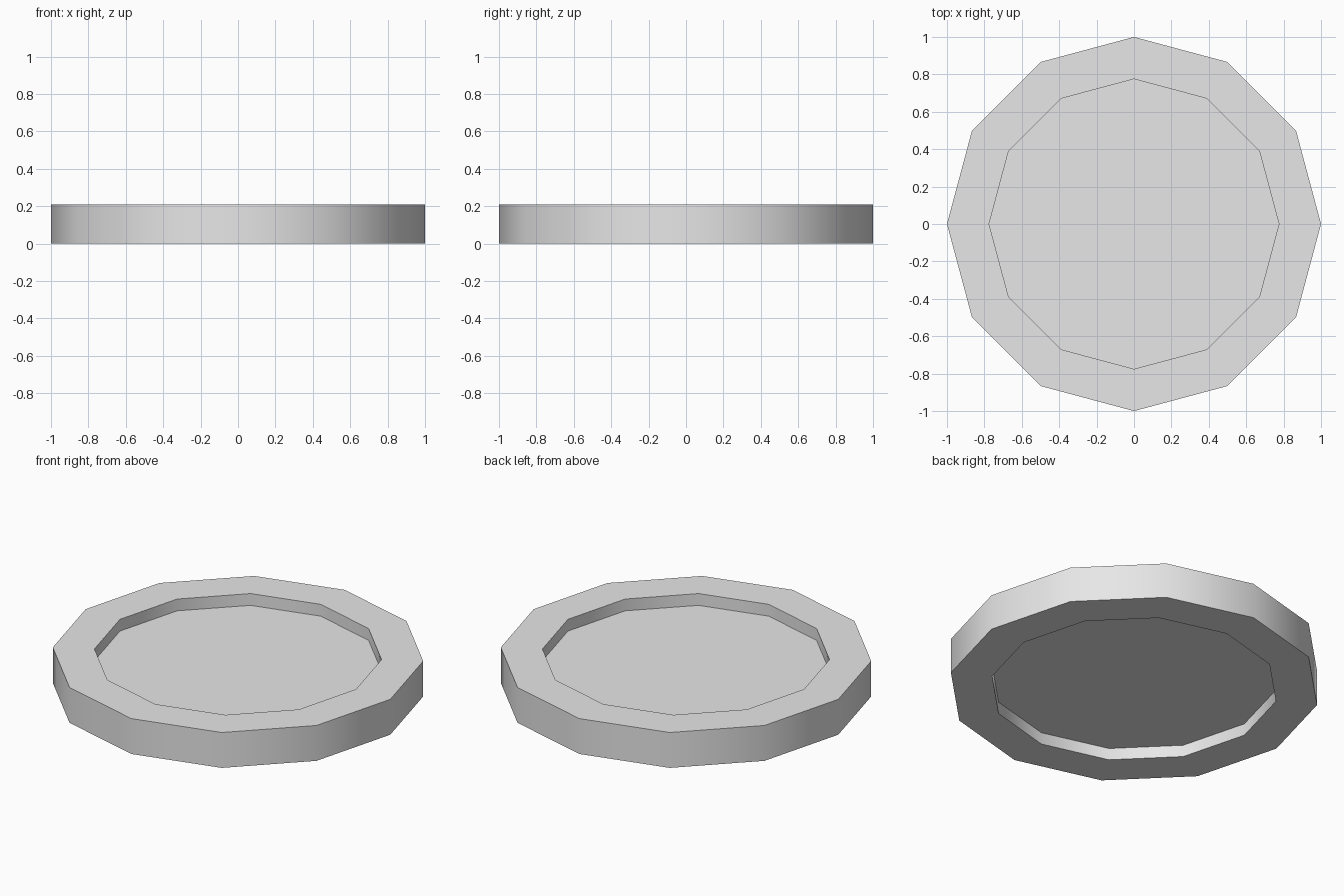
import bpy, bmesh, math

if "Cube" in bpy.data.objects:
    bpy.data.objects.remove(bpy.data.objects["Cube"])

SIDES = 12
grey = bpy.data.materials.new("light_grey")
grey.diffuse_color = (0.8, 0.8, 0.8, 1)
grey.use_nodes = True
grey.node_tree.nodes["Principled BSDF"].inputs["Base Color"].default_value = grey.diffuse_color


def ring_verts(bm, r, z):
    return [bm.verts.new((r * math.cos(i * math.tau / SIDES),
                          r * math.sin(i * math.tau / SIDES), z))
            for i in range(SIDES)]


# Twelve-sided rim with a thinner web, recessed on both faces
profile = [(0.775, 0.07), (0.775, 0.0), (1.0, 0.0),
           (1.0, 0.21), (0.775, 0.21), (0.775, 0.14)]
bm = bmesh.new()
rings = [ring_verts(bm, r, z) for r, z in profile]
for a, b in zip(rings, rings[1:]):
    for i in range(SIDES):
        j = (i + 1) % SIDES
        bm.faces.new((a[i], a[j], b[j], b[i]))

# Recess floors, below and above
bm.faces.new(list(reversed(rings[0])))
bm.faces.new(rings[-1])
bmesh.ops.recalc_face_normals(bm, faces=bm.faces)

mesh = bpy.data.meshes.new("recessed_disc")
bm.to_mesh(mesh)
bm.free()
mesh.materials.append(grey)
disc = bpy.data.objects.new("recessed_disc", mesh)
bpy.context.collection.objects.link(disc)

# Smooth around the walls, sharp at the rims
bpy.context.view_layer.objects.active = disc
disc.select_set(True)
bpy.ops.object.shade_smooth_by_angle(angle=math.radians(40))
